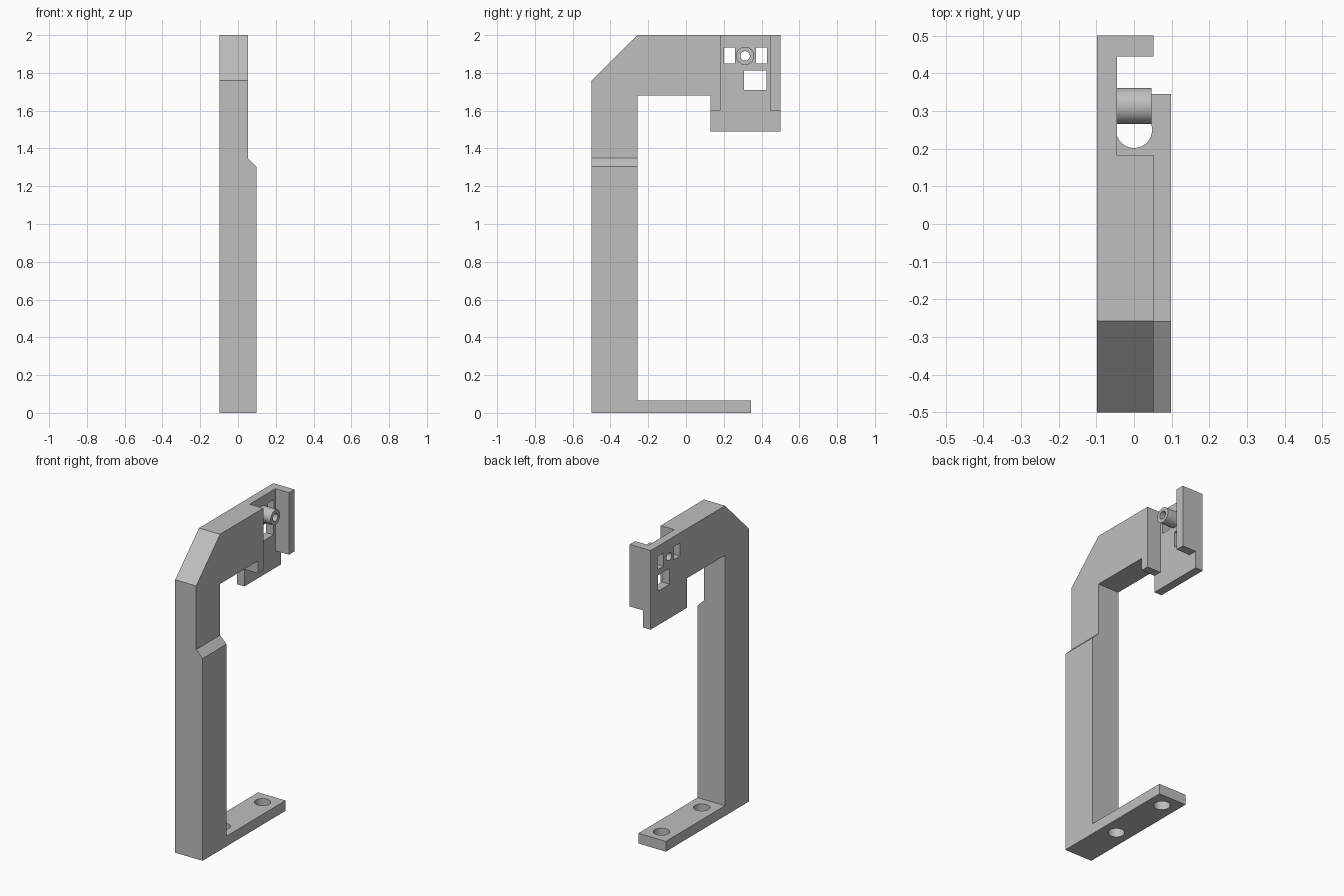
import bpy, bmesh, math
from mathutils import Matrix, Vector

cube = bpy.data.objects.get("Cube")
if cube:
    bpy.data.objects.remove(cube, do_unlink=True)

grey = bpy.data.materials.new("light_grey")
grey.use_nodes = True
colour = (0.52, 0.52, 0.52, 1)
grey.diffuse_color = colour
grey.node_tree.nodes["Principled BSDF"].inputs["Base Color"].default_value = colour


def add_object(name, bm):
    bmesh.ops.recalc_face_normals(bm, faces=bm.faces)
    mesh = bpy.data.meshes.new(name)
    bm.to_mesh(mesh)
    bm.free()
    mesh.materials.append(grey)
    obj = bpy.data.objects.new(name, mesh)
    bpy.context.collection.objects.link(obj)
    return obj


def prism(name, points, direction):
    """Extrude a closed outline of 3D points along a direction."""
    bm = bmesh.new()
    face = bm.faces.new([bm.verts.new(p) for p in points])
    result = bmesh.ops.extrude_face_region(bm, geom=[face])
    verts = [v for v in result["geom"] if isinstance(v, bmesh.types.BMVert)]
    bmesh.ops.translate(bm, verts=verts, vec=Vector(direction))
    return add_object(name, bm)


def box(name, x0, x1, y0, y1, z0, z1):
    return prism(name, [(x0, y0, z0), (x0, y1, z0), (x0, y1, z1), (x0, y0, z1)],
                 (x1 - x0, 0, 0))


def cylinder(name, centre, radius, length, axis):
    bm = bmesh.new()
    turn = Matrix.Rotation(math.pi / 2, 4, "Y") if axis == "x" else Matrix()
    bmesh.ops.create_cone(bm, cap_ends=True, segments=48, radius1=radius,
                          radius2=radius, depth=length,
                          matrix=Matrix.Translation(centre) @ turn)
    return add_object(name, bm)


def cut(target, cutter):
    mod = target.modifiers.new("cut", "BOOLEAN")
    mod.operation, mod.solver, mod.object = "DIFFERENCE", "EXACT", cutter
    bpy.context.view_layer.objects.active = target
    bpy.ops.object.modifier_apply(modifier=mod.name)
    bpy.data.objects.remove(cutter, do_unlink=True)


def smooth(obj):
    bpy.ops.object.select_all(action="DESELECT")
    obj.select_set(True)
    bpy.context.view_layer.objects.active = obj
    bpy.ops.object.shade_smooth_by_angle(angle=math.radians(30))


LEFT, RIGHT, PLATE, THIN = -0.098, 0.098, -0.045, 0.052

# Side outline: foot, column, chamfered shoulder, arm and head
outline = [(-0.5, 0), (0.345, 0), (0.345, 0.066), (-0.257, 0.066),
           (-0.257, 1.68), (0.13, 1.68), (0.13, 1.49), (0.5, 1.49),
           (0.5, 2), (-0.257, 2), (-0.5, 1.76)]
bracket = prism("bracket", [(LEFT, y, z) for y, z in outline], (RIGHT - LEFT, 0, 0))

# Thinner upper half with a sloped shoulder
slope = [(THIN, 1.35), (THIN, 2.1), (0.2, 2.1), (0.2, 1.202)]
cut(bracket, prism("upper_cutter", [(x, -0.6, z) for x, z in slope], (0, 1.2, 0)))

# Head pocket between two ribs, and thin lower lip
cut(bracket, box("pocket_cutter", PLATE, 0.2, 0.183, 0.445, 1.4, 2.1))
cut(bracket, box("lip_cutter", PLATE, 0.2, 0.05, 0.6, 1.4, 1.6))

# Windows through the head plate
for y0, y1, z0, z1 in [(0.2, 0.26, 1.85, 1.935), (0.37, 0.43, 1.85, 1.935),
                       (0.308, 0.425, 1.71, 1.812)]:
    cut(bracket, box("window_cutter", -0.2, 0, y0, y1, z0, z1))

# Bolt holes in the foot
for y in (-0.16, 0.25):
    cut(bracket, cylinder("bolt_cutter", (0, y, 0.03), 0.048, 0.2, "z"))

# Hollow boss on the head plate, with its bore running through
boss_y, boss_z = 0.313, 1.89
boss = cylinder("boss", ((PLATE + 0.047) / 2, boss_y, boss_z), 0.048, 0.047 - PLATE, "x")
for part in (bracket, boss):
    cut(part, cylinder("bore_cutter", (0, boss_y, boss_z), 0.025, 0.4, "x"))
    smooth(part)
